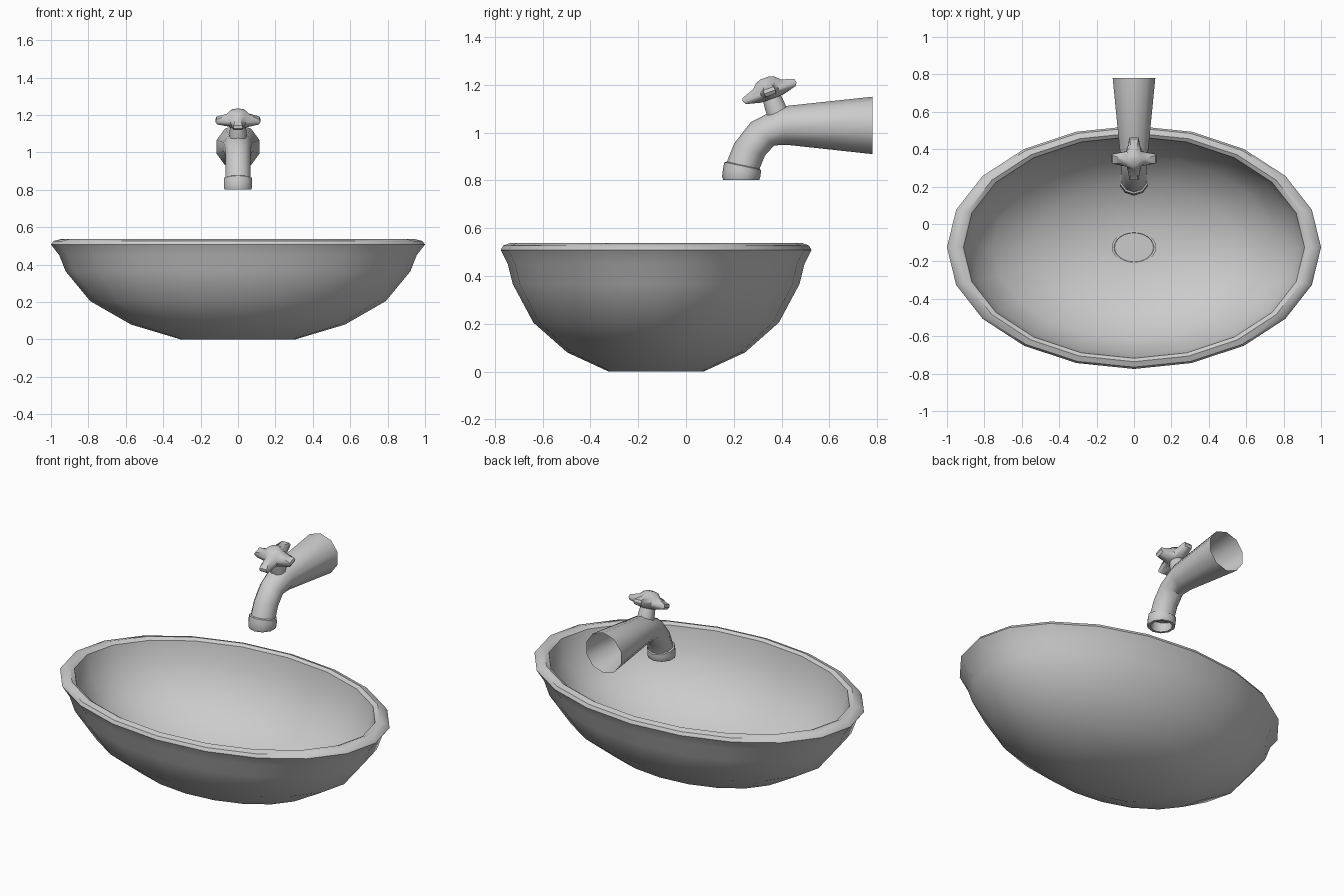
import bpy, bmesh
from math import sin, cos, pi, radians
from mathutils import Vector

if "Cube" in bpy.data.objects:
    bpy.data.objects.remove(bpy.data.objects["Cube"])


def loft(name, rings, cap_start=False, cap_end=False, angle=40):
    """Skin a list of equal-length point rings into a smooth-shaded object."""
    bm = bmesh.new()
    loops = [[bm.verts.new(p) for p in ring] for ring in rings]
    n = len(loops[0])
    for a, b in zip(loops, loops[1:]):
        for i in range(n):
            j = (i + 1) % n
            bm.faces.new((a[i], a[j], b[j], b[i]))
    if cap_start:
        bm.faces.new(loops[0][::-1])
    if cap_end:
        bm.faces.new(loops[-1])
    bmesh.ops.recalc_face_normals(bm, faces=bm.faces)
    me = bpy.data.meshes.new(name)
    bm.to_mesh(me)
    bm.free()
    ob = bpy.data.objects.new(name, me)
    bpy.context.collection.objects.link(ob)
    bpy.ops.object.select_all(action='DESELECT')
    ob.select_set(True)
    bpy.context.view_layer.objects.active = ob
    bpy.ops.object.shade_smooth_by_angle(angle=radians(angle))
    return ob


def ellipse(rx, ry, z, n=20):
    return [(rx * cos(2 * pi * i / n), -0.125 + ry * sin(2 * pi * i / n), z)
            for i in range(n)]


def tube_ring(y, z, r, tilt, n=10):
    """Ring round a path in the x=0 plane; tilt 0 = path along y, 90 = downward."""
    t = radians(tilt)
    up = Vector((0, -sin(t), cos(t)))
    side = Vector((1, 0, 0))
    return [Vector((0, y, z)) + r * (side * sin(2 * pi * i / n) + up * cos(2 * pi * i / n))
            for i in range(n)]


# Basin: outer wall, rolled rim, inner wall
basin = [(0.305, 0), (0.572, 0.08), (0.79, 0.205), (0.922, 0.365), (0.955, 0.45),
         (1.0, 0.508), (0.985, 0.527), (0.94, 0.538), (0.912, 0.525), (0.88, 0.40),
         (0.755, 0.245), (0.545, 0.125), (0.29, 0.055), (0.1, 0.04)]
loft("basin", [ellipse(r, r * 0.65, z) for r, z in basin], True, True)

# Drain ring and plug
drain = [(1.0, 0.035), (1.0, 0.05), (0.9, 0.05), (0.88, 0.043)]
loft("drain", [ellipse(0.118 * s, 0.088 * s, z, 24) for s, z in drain], False, True)

# Spout: tapered pipe, open at the wall end, bending down to the collar
spout = [(0.78, 1.03, 0.12, 0), (0.41, 1.029, 0.081, 8), (0.32, 0.995, 0.069, 45),
         (0.266, 0.929, 0.069, 68), (0.238, 0.86, 0.070, 78)]
loft("spout", [tube_ring(*p) for p in spout])

# Nozzle collar with hollow mouth
collar = [(0.238, 0.864, 0.068, 78), (0.237, 0.86, 0.078, 78), (0.234, 0.838, 0.080, 79),
          (0.231, 0.816, 0.080, 90), (0.231, 0.801, 0.075, 90), (0.231, 0.801, 0.060, 90),
          (0.235, 0.845, 0.058, 80)]
loft("nozzle_collar", [tube_ring(*p) for p in collar], False, True)

# Tap handle frame, tilted towards the front
TILT = radians(20)
CENTRE = Vector((0, 0.35, 1.17))
AXIS = Vector((0, -sin(TILT), cos(TILT)))
FWD = Vector((0, cos(TILT), sin(TILT)))


def handle_point(r, a, h):
    return CENTRE + Vector((r * cos(a), 0, 0)) + FWD * (r * sin(a)) + AXIS * h


def cross_ring(tip, valley, h):
    pts = []
    for k in range(4):
        a = k * pi / 2
        pts += [handle_point(tip, a - 0.2, h), handle_point(tip, a + 0.2, h),
                handle_point(valley, a + pi / 4, h)]
    return pts


# Stem
loft("tap_stem", [[handle_point(r, 2 * pi * i / 10, h) for i in range(10)]
                  for r, h in [(0.047, -0.11), (0.045, -0.06), (0.04, -0.02)]], True, True)

# Four-armed handle
handle = [(0.05, 0.045, -0.03), (0.113, 0.052, -0.014), (0.122, 0.056, 0.0),
          (0.118, 0.054, 0.015), (0.062, 0.05, 0.034), (0.042, 0.042, 0.054),
          (0.02, 0.02, 0.062)]
loft("tap_handle", [cross_ring(*p) for p in handle], True, True)
